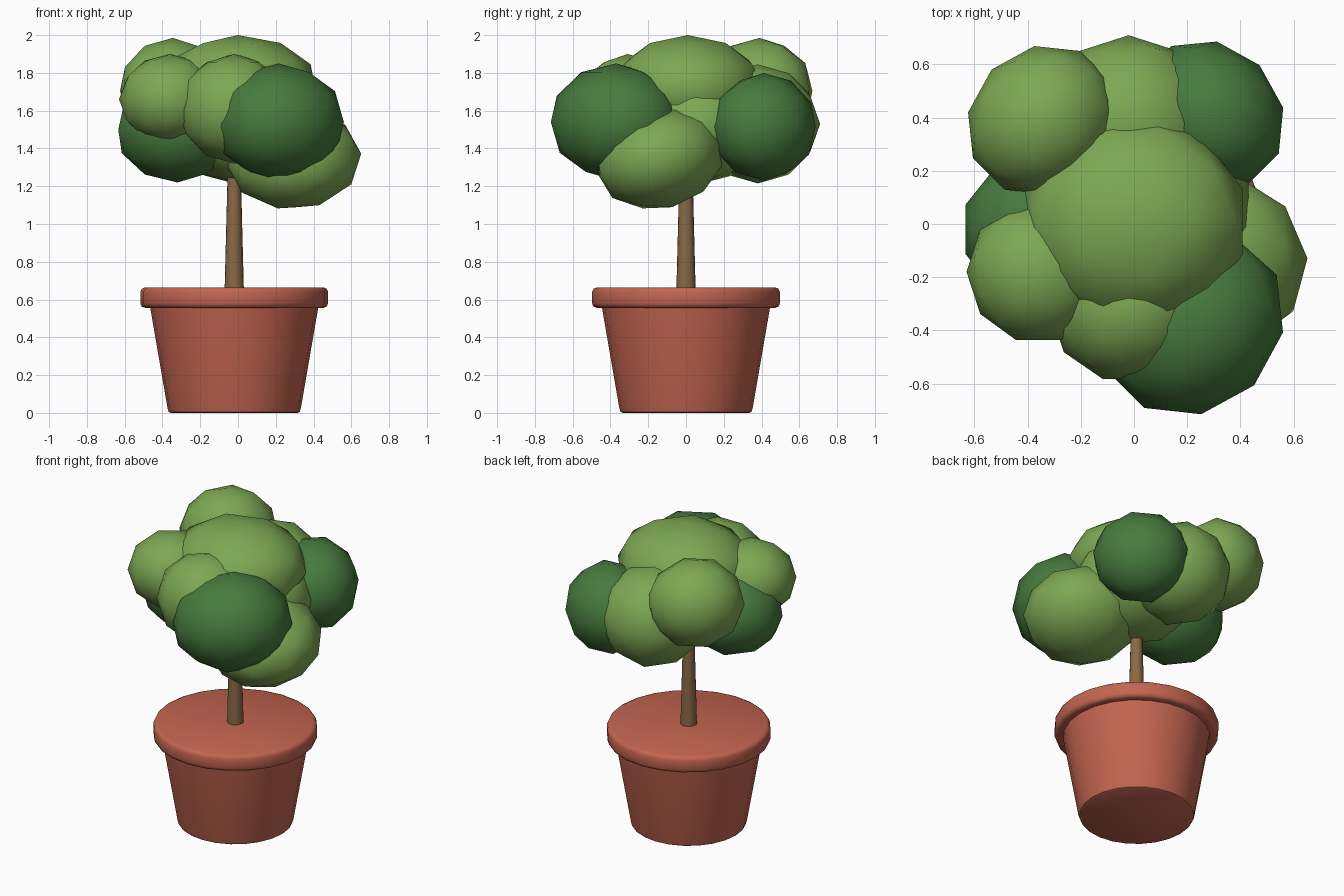
import bpy, bmesh, math
from mathutils import Matrix, Euler

if "Cube" in bpy.data.objects:
    bpy.data.objects.remove(bpy.data.objects["Cube"])


def material(name, rgb):
    m = bpy.data.materials.new(name)
    m.diffuse_color = (*rgb, 1)
    m.use_nodes = True
    m.node_tree.nodes["Principled BSDF"].inputs["Base Color"].default_value = m.diffuse_color
    return m


TERRACOTTA = material("terracotta", (0.55, 0.13, 0.08))
BARK = material("brown bark", (0.25, 0.14, 0.06))
LIGHT = material("light green", (0.205, 0.39, 0.088))
DARK = material("dark green", (0.062, 0.195, 0.047))


def add_object(name, bm, mat, location, angle):
    bmesh.ops.recalc_face_normals(bm, faces=bm.faces)
    mesh = bpy.data.meshes.new(name)
    bm.to_mesh(mesh)
    bm.free()
    mesh.materials.append(mat)
    ob = bpy.data.objects.new(name, mesh)
    ob.location = location
    bpy.context.collection.objects.link(ob)
    bpy.ops.object.select_all(action='DESELECT')
    ob.select_set(True)
    bpy.context.view_layer.objects.active = ob
    bpy.ops.object.shade_smooth_by_angle(angle=math.radians(angle))
    return ob


def lathe(name, profile, mat, sides, angle=40):
    """Closed solid of revolution from (radius, z) points, bottom to top."""
    bm = bmesh.new()
    rings = [[bm.verts.new((r * math.cos(2 * math.pi * i / sides),
                            r * math.sin(2 * math.pi * i / sides), z))
              for i in range(sides)] for r, z in profile]
    for a, b in zip(rings, rings[1:]):
        for i in range(sides):
            j = (i + 1) % sides
            bm.faces.new((a[i], a[j], b[j], b[i]))
    bm.faces.new(rings[0][::-1])
    bm.faces.new(rings[-1])
    return add_object(name, bm, mat, (-0.02, 0, 0), angle)


def leaf_clump(name, center, radii, mat, tilt=0, turn=0):
    """Stretched icosphere, tilted about x then turned about z (degrees)."""
    rot = Euler((math.radians(tilt), 0, math.radians(turn))).to_matrix().to_4x4()
    bm = bmesh.new()
    bmesh.ops.create_icosphere(bm, subdivisions=2, radius=1,
                               matrix=rot @ Matrix.Diagonal((*radii, 1)))
    return add_object(name, bm, mat, center, 60)


# Pot body with softened base, and thick rounded rim with a closed top
lathe("pot_body", [(0.335, 0), (0.347, 0.006), (0.353, 0.025), (0.447, 0.57)],
      TERRACOTTA, 24)
lathe("pot_rim", [(0.43, 0.556), (0.472, 0.556), (0.490, 0.563), (0.497, 0.58),
                  (0.497, 0.64), (0.490, 0.657), (0.472, 0.665)],
      TERRACOTTA, 24, 70)

# Tapered trunk
lathe("trunk", [(0.051, 0.65), (0.033, 1.35)], BARK, 16)

# Leaf clumps: centre, radii, colour, tilt, turn
clumps = [
    ("crown_top", (0, 0.01, 1.72), (0.43, 0.40, 0.28), LIGHT),
    ("crown_core", (0.05, 0.06, 1.52), (0.40, 0.37, 0.31), LIGHT),
    ("clump_back_left", (-0.345, 0.39, 1.705), (0.30, 0.27, 0.28), LIGHT, 0, 45),
    ("clump_back", (-0.02, 0.38, 1.53), (0.335, 0.33, 0.315), LIGHT),
    ("clump_back_right", (0.285, 0.41, 1.515), (0.30, 0.265, 0.285), DARK, 0, -45),
    ("clump_left", (-0.32, -0.02, 1.50), (0.33, 0.30, 0.28), DARK),
    ("clump_front_left", (-0.36, -0.18, 1.66), (0.27, 0.27, 0.24), LIGHT, 0, 18),
    ("clump_front", (-0.02, -0.31, 1.61), (0.30, 0.285, 0.29), LIGHT, 0, 18),
    ("clump_front_right", (0.215, -0.37, 1.54), (0.37, 0.335, 0.31), DARK, 0, 45),
    ("clump_right_low", (0.295, -0.14, 1.345), (0.36, 0.345, 0.265), LIGHT, 15, -15),
]
for clump in clumps:
    leaf_clump(*clump)
